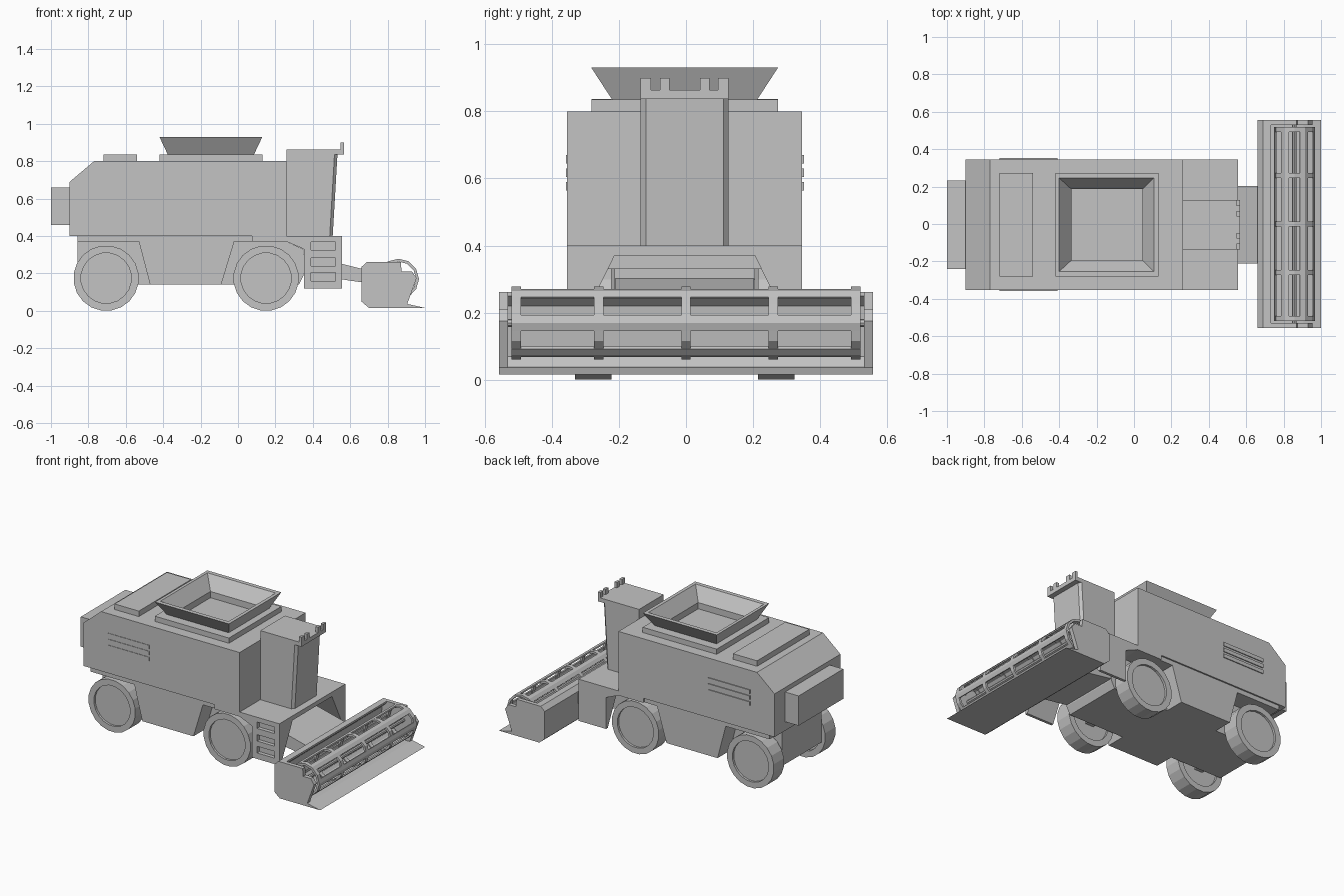
import bpy, bmesh, math
from mathutils import Vector

cube = bpy.data.objects.get("Cube")
if cube:
    bpy.data.objects.remove(cube, do_unlink=True)

grey = bpy.data.materials.new("plain_grey")
grey.use_nodes = True
COLOUR = (0.55, 0.55, 0.55, 1)
grey.diffuse_color = COLOUR
grey.node_tree.nodes["Principled BSDF"].inputs["Base Color"].default_value = COLOUR

MID = -0.004  # centre line of the vehicle


def finish(name, bm):
    bmesh.ops.recalc_face_normals(bm, faces=bm.faces)
    mesh = bpy.data.meshes.new(name)
    bm.to_mesh(mesh)
    bm.free()
    mesh.materials.append(grey)
    obj = bpy.data.objects.new(name, mesh)
    bpy.context.collection.objects.link(obj)
    return obj


def loft(name, rings, closed=False):
    """Skin a list of equal point rings; cap the ends or join last to first."""
    bm = bmesh.new()
    loops = [[bm.verts.new(p) for p in ring] for ring in rings]
    n = len(loops[0])
    pairs = list(zip(loops, loops[1:]))
    if closed:
        pairs.append((loops[-1], loops[0]))
    else:
        bm.faces.new(loops[0])
        bm.faces.new(loops[-1])
    for a, b in pairs:
        for i in range(n):
            j = (i + 1) % n
            bm.faces.new((a[i], a[j], b[j], b[i]))
    return finish(name, bm)


def side_prism(name, profile, y0, y1):
    return loft(name, [[(x, y, z) for x, z in profile] for y in (y0, y1)])


def box(name, x0, x1, y0, y1, z0, z1):
    return side_prism(name, [(x0, z0), (x1, z0), (x1, z1), (x0, z1)], y0, y1)


def rect(x0, x1, half, z):
    return [(x0, MID - half, z), (x1, MID - half, z), (x1, MID + half, z), (x0, MID + half, z)]


def circle(cx, cz, r, y, n, turn=0.0):
    return [(cx + r * math.cos(turn + math.tau * i / n), y,
             cz + r * math.sin(turn + math.tau * i / n)) for i in range(n)]


# Main housing with sloped rear
side_prism("housing", [(-.9, .4), (-.9, .69), (-.77, .8), (.26, .8), (.26, .37), (.075, .37), (.075, .4)],
           MID - .35, MID + .35)
box("rear_hood", -1, -.89, MID - .237, MID + .237, .46, .66)
box("engine_cover", -.72, -.54, MID - .278, MID + .278, .79, .837)

# Chassis and side skirts
side_prism("chassis", [(-.857, .14), (-.857, .405), (.26, .405), (.26, .37), (.35, .33), (.35, .19), (.325, .14)],
           MID - .209, MID + .209)
side_prism("skirts", [(-.857, .37), (-.53, .37), (-.47, .14), (-.09, .14), (-.02, .37), (.08, .37),
                      (.08, .402), (-.857, .402)], MID - .34, MID + .34)

# Grain tank: plinth, flared walls and inner well
loft("grain_tank", [
    rect(-.42, .13, .278, .79), rect(-.42, .13, .278, .835),
    rect(-.375, .085, .216, .835), rect(-.42, .13, .278, .93),
    rect(-.4, .107, .25, .93), rect(-.335, .045, .19, .845),
    rect(-.335, .045, .19, .803)])

# Side louvres
for side, out in ((-1, .353), (1, .356)):
    for z in (.565, .605, .645):
        ys = sorted((MID + side * .34, MID + side * out))
        box("louvre", -.72, -.41, ys[0], ys[1], z, z + .025)

# Front platform with arch, and ladder recesses on the right
arch = [(-.35, .12), (-.35, .4), (.35, .4), (.35, .12), (.332, .12), (.209, .37), (-.209, .37), (-.332, .12)]
platform = loft("platform", [[(x, MID + y, z) for y, z in arch] for x in (.352, .555)])
side_prism("platform_bracket", [(.25, .4), (.355, .4), (.355, .33), (.25, .374)], MID - .35, MID + .35)
for z in (.122, .24, .325):
    cutter = box("step_cutter", .39, .52, MID - .4, MID - .325, z + (.038 if z < .2 else 0), z + (.083 if z < .2 else .043))
    cutter.hide_render = True
    mod = platform.modifiers.new("step", "BOOLEAN")
    mod.operation = "DIFFERENCE"
    mod.solver = "EXACT"
    mod.object = cutter
    bpy.context.view_layer.objects.active = platform
    bpy.ops.object.modifier_apply(modifier=mod.name)
    bpy.data.objects.remove(cutter, do_unlink=True)


# Cab with chamfered, leaning front posts
def cab_ring(front, z):
    half = [(.26, .131), (front, .131), (front + .016, .115)]
    return [(x, MID - y, z) for x, y in half] + [(x, MID + y, z) for x, y in reversed(half)]


loft("cab", [cab_ring(.49, .395), cab_ring(.516, .84)])
box("cab_roof", .26, .55, MID - .131, MID + .131, .837, .864)
box("roof_visor", .548, .566, MID - .131, MID + .131, .837, .864)
for side in (-1, 1):
    for near, far in ((.045, .074), (.1, .131)):
        ys = sorted((MID + side * near, MID + side * far))
        box("roof_lamp", .548, .566, ys[0], ys[1], .86, .9)

# Wheels with recessed rims
for x in (-.705, .15):
    for side in (-1, 1):
        def at(r, y):
            return circle(x, .175, r, MID + side * y, 20, math.pi / 20)
        loft("wheel", [at(.135, .235), at(.135, .218), at(.175, .218),
                       at(.175, .327), at(.135, .327), at(.135, .312)])
    box("axle", x - .03, x + .03, MID - .24, MID + .24, .145, .205)

# Feeder house
side_prism("feeder_house", [(.34, .305), (.68, .22), (.68, .15), (.34, .2)], MID - .207, MID + .207)

# Header trough and end plates
side_prism("header_trough", [
    (.66, .05), (.66, .235), (.69, .262), (.733, .262), (.733, .25), (.7, .22), (.685, .07),
    (.71, .04), (.905, .037), (1, .016), (.7, .016)], -.54, .54)
for side in (-1, 1):
    ys = sorted((side * .53, side * .557))
    side_prism("header_end", [
        (.66, .05), (.66, .235), (.69, .262), (.87, .262), (.875, .21), (.93, .21),
        (.955, .175), (.905, .037), (1, .016), (.7, .016)], ys[0], ys[1])

# Reel: twelve-sided hoops joined by six bent bars
CX, CZ, R = .858, .17, .109
for y in (-.505, -.26, 0, .26, .505):
    loft("reel_hoop", [circle(CX, CZ, r, y + dy, 12) for r, dy in
                       ((R, -.014), (R, .014), (R - .015, .014), (R - .015, -.014))], closed=True)
for k in range(6):
    a = math.radians(60 * k)
    turns = (-.23, 0, .23)
    radii = (R * .97, R + .001, R * .97)
    outer = [(r, a + t) for r, t in zip(radii, turns)]
    inner = [(r - .009, ang) for r, ang in reversed(outer)]
    side_prism("reel_bar", [(CX + r * math.cos(g), CZ + r * math.sin(g)) for r, g in outer + inner], -.519, .519)
loft("reel_shaft", [circle(CX, CZ, .012, y, 8) for y in (-.535, .535)])
